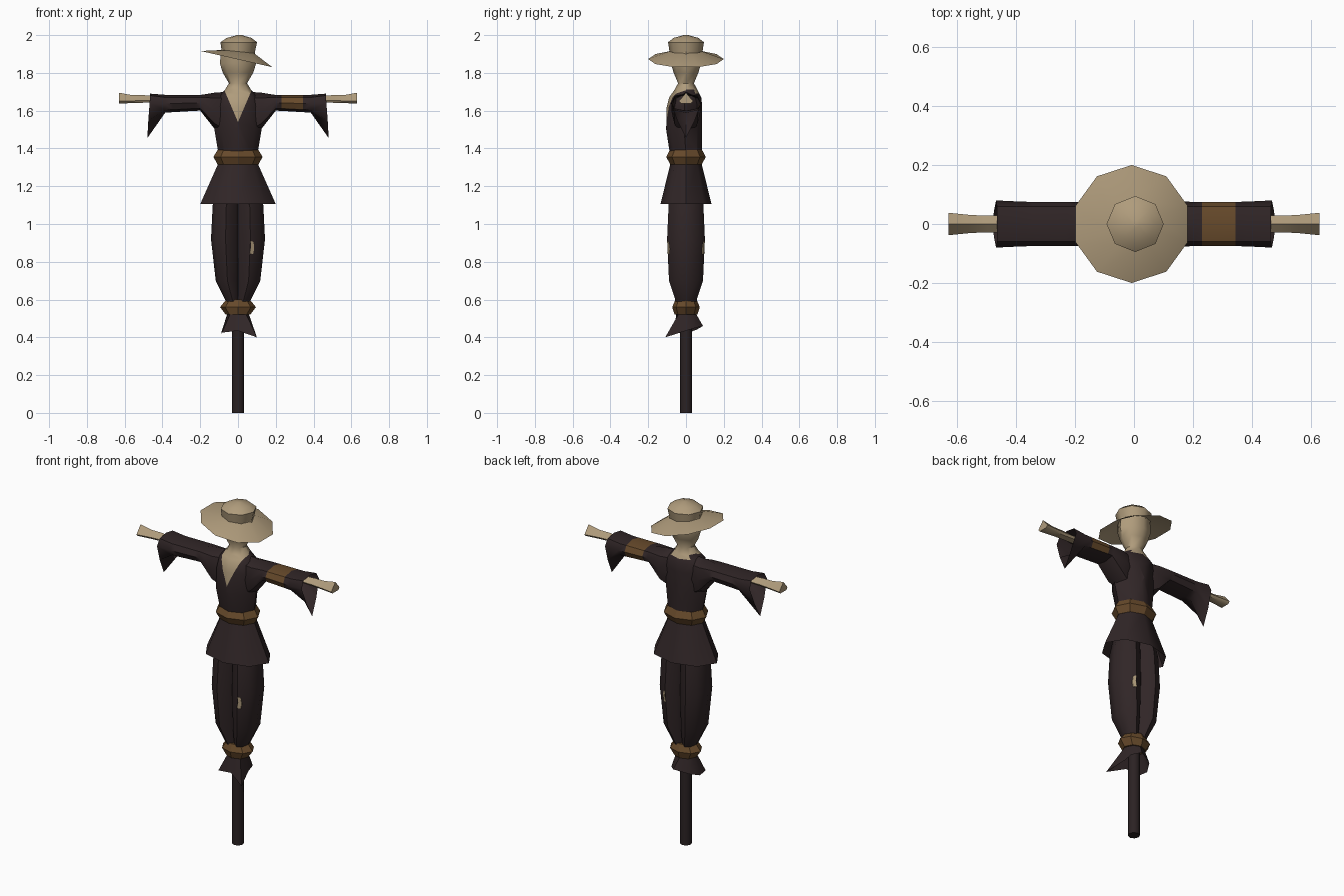
import bpy, bmesh, math
from mathutils import Vector

if "Cube" in bpy.data.objects:
    bpy.data.objects.remove(bpy.data.objects["Cube"])


def material(name, rgb):
    m = bpy.data.materials.new(name)
    m.diffuse_color = (*rgb, 1)
    m.use_nodes = True
    m.node_tree.nodes["Principled BSDF"].inputs["Base Color"].default_value = m.diffuse_color
    return m


CLOTH = material("dark_cloth", (0.030, 0.019, 0.020))
STRAW = material("straw_sacking", (0.43, 0.33, 0.20))
BROWN = material("brown_leather", (0.135, 0.068, 0.024))
WOOD = material("dark_wood", (0.024, 0.016, 0.017))


def ring_z(z, rx, ry, cx=0, cy=0, n=8, slope=0):
    """Horizontal ellipse, optionally tilted along x."""
    pts = []
    for i in range(n):
        a = 2 * math.pi * i / n + math.pi / 2
        x = rx * math.cos(a)
        pts.append((cx + x, cy + ry * math.sin(a), z + slope * x))
    return pts


def ring_x(x, z0, z1, ry):
    """Upright octagon across the arm, from z0 to z1."""
    pts = []
    for i in range(8):
        a = 2 * math.pi * i / 8
        s, c = math.sin(a), math.cos(a)
        pts.append((x, max(-1, min(1, s * 1.12)) * ry,
                    (z0 + z1) / 2 + c * (z1 - z0) / 2))
    return pts


def loft(name, rings, mats, caps=(True, True), flip=False, rule=None, cuts=(), angle=50):
    bm = bmesh.new()
    rows = [[bm.verts.new(p) for p in r] for r in rings]
    n = len(rows[0])
    for a, b in zip(rows, rows[1:]):
        for i in range(n):
            j = (i + 1) % n
            bm.faces.new((a[i], a[j], b[j], b[i]))
    if caps[0]:
        bm.faces.new(rows[0][::-1])
    if caps[1]:
        bm.faces.new(rows[-1])
    if flip:
        bmesh.ops.reverse_faces(bm, faces=bm.faces[:])
    for co, no in cuts:
        bmesh.ops.bisect_plane(bm, geom=bm.verts[:] + bm.edges[:] + bm.faces[:],
                               plane_co=co, plane_no=no)
    bm.normal_update()
    for f in bm.faces:
        f.smooth = True
        if rule:
            f.material_index = rule(f.calc_center_median(), f.normal)
    me = bpy.data.meshes.new(name)
    bm.to_mesh(me)
    bm.free()
    for m in mats:
        me.materials.append(m)
    me.set_sharp_from_angle(angle=math.radians(angle))
    ob = bpy.data.objects.new(name, me)
    bpy.context.collection.objects.link(ob)
    return ob


# Post
loft("post", [ring_z(0, .032, .032), ring_z(1.0, .032, .032)], [WOOD])

# Ragged trouser hem below the tie
hem = [(.02, .09, .46), (-.06, .055, .44), (-.09, .0, .42), (-.085, -.06, .425),
       (0, -.065, .435), (.10, -.11, .40), (.065, .0, .435), (.06, .05, .45)]
loft("trouser_hem", [hem, ring_z(.53, .055, .05)], [CLOTH], caps=(False, True))

# Ankle tie and belt
loft("ankle_tie", [ring_z(.52, .065, .06), ring_z(.56, .095, .073),
                   ring_z(.60, .062, .056)], [BROWN], angle=30)
loft("belt", [ring_z(1.315, .108, .083), ring_z(1.355, .13, .105),
              ring_z(1.392, .108, .085)], [BROWN], angle=30)

# Trouser legs, meeting along a centre crease
for side, sx in (("left", -1), ("right", 1)):
    prof = [(.59, .028, .036, .054), (.70, .056, .062, .09), (.92, .066, .077, .10),
            (1.10, .062, .072, .092), (1.28, .045, .05, .07)]
    loft(side + "_trouser_leg",
         [ring_z(z, rx, ry, cx=sx * cx) for z, cx, rx, ry in prof], [CLOTH])

# Straw tears at the knee, front and back
for name, sy in (("front", -1), ("back", 1)):
    tear = []
    for d in (.002, -.005):
        outline = [(.062, .845), (.080, .84), (.086, .87), (.082, .905), (.066, .91), (.070, .88)]
        tear.append([(x, sy * (.099 + d - (x - .066) * .5 - (.92 - z) * .045), z)
                     for x, z in outline])
    loft(name + "_knee_tear", tear, [STRAW], flip=(sy > 0))

# Tunic skirt, open below
loft("tunic_skirt", [ring_z(1.105, .20, .135), ring_z(1.33, .10, .08)], [CLOTH],
     caps=(False, True))

# Torso, neck and head in one, with an open V collar
body = [(1.37, .103, .085, 0), (1.50, .125, .095, -.01), (1.62, .122, .094, -.008),
        (1.67, .112, .085, -.004), (1.712, .068, .06, 0), (1.745, .048, .042, 0),
        (1.80, .08, .065, 0), (1.85, .096, .08, 0), (1.93, .088, .082, 0)]
V_CUTS = [(Vector((0, 0, 1.54)), Vector((.14, 0, -s * .06))) for s in (1, -1)]
V_CUTS.append((Vector((0, 0, 1.69)), Vector((0, 0, 1))))


def collar(c, n):
    in_v = c.y < 0 and c.z > 1.54 and abs(c.x) < (c.z - 1.54) * .43
    return 1 if c.z > 1.71 or in_v or (c.y > 0.02 and c.z > 1.69 and abs(c.x) < .05) else 0


loft("torso_and_head", [ring_z(z, rx, ry, cy=cy) for z, rx, ry, cy in body],
     [CLOTH, STRAW], rule=collar, cuts=V_CUTS)

# Sleeves with hanging cuffs, and straw hands
for side, sx in (("left", -1), ("right", 1)):
    rings = [ring_x(.06, 1.46, 1.70, .055), ring_x(.125, 1.505, 1.695, .078),
             ring_x(.20, 1.60, 1.683, .075), ring_x(.23, 1.599, 1.683, .075),
             ring_x(.345, 1.592, 1.684, .075), ring_x(.385, 1.59, 1.684, .076)]
    rings.append([(.465, 0, 1.69), (.465, .06, 1.68), (.468, .08, 1.64), (.475, .045, 1.545),
                  (.48, 0, 1.455), (.475, -.045, 1.545), (.468, -.08, 1.64), (.465, -.06, 1.68)])

    def patch(c, n, s=sx):
        return 1 if s > 0 and .23 < c.x < .345 and n.z > -.6 else 0

    loft(side + "_sleeve", [[(sx * x, y, z) for x, y, z in r] for r in rings],
         [CLOTH, BROWN], caps=(True, False), flip=(sx > 0), rule=patch)

    hand = []
    for x, z0, z1, w in ((.38, 1.645, 1.675, .03), (.50, 1.642, 1.682, .028),
                         (.56, 1.64, 1.682, .031), (.63, 1.638, 1.695, .038)):
        hand.append([(sx * x, 0, z1), (sx * x, w, z0 + .012), (sx * x, w * .7, z0),
                     (sx * x, -w * .7, z0), (sx * x, -w, z0 + .012)])
    loft(side + "_hand", hand, [STRAW], flip=(sx > 0))

# Hat: lopsided ten-sided brim and a rounded crown
loft("hat_brim", [ring_z(1.873, .20, .20, cx=-.008, n=10, slope=-.225),
                  ring_z(1.913, .088, .088, n=10, slope=-.10)],
     [STRAW], caps=(False, True))
loft("hat_crown", [ring_z(1.905, .086, .086, slope=-.10), ring_z(1.962, .097, .095, cx=.004),
                   ring_z(1.985, .066, .066, cx=.006), ring_z(2.0, .012, .012, cx=.008)],
     [STRAW], caps=(False, True))
